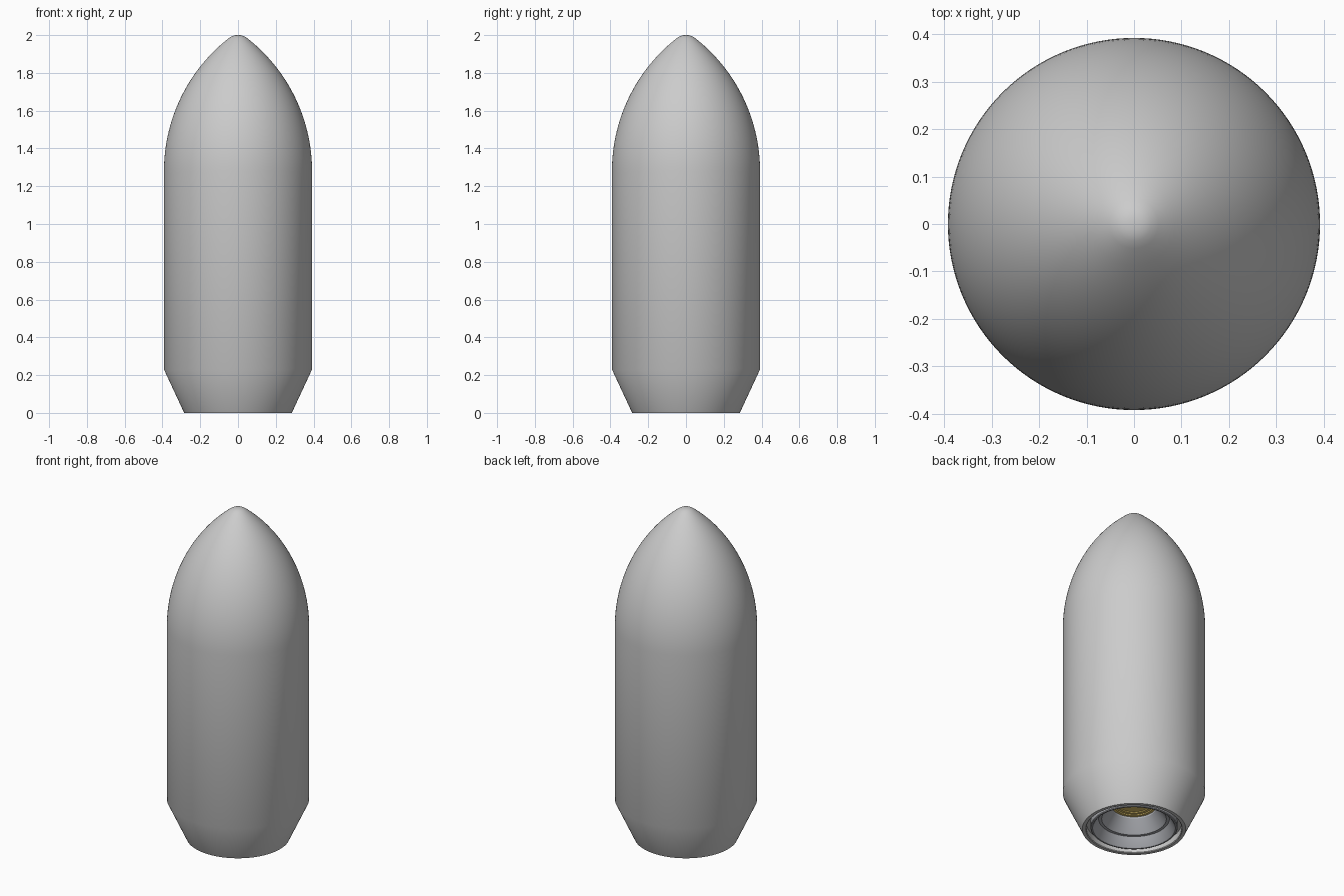
import bpy, bmesh, math

if "Cube" in bpy.data.objects:
    bpy.data.objects.remove(bpy.data.objects["Cube"])

SEG = 128


def lathe(name, profile, color=None, smooth=30):
    """Spin an (r, z) profile around the z axis."""
    bm = bmesh.new()
    verts = [bm.verts.new((r, 0, z)) for r, z in profile]
    edges = [bm.edges.new(p) for p in zip(verts, verts[1:])]
    bmesh.ops.spin(bm, geom=verts + edges, cent=(0, 0, 0), axis=(0, 0, 1),
                   angle=2 * math.pi, steps=SEG)
    bmesh.ops.remove_doubles(bm, verts=bm.verts, dist=1e-5)
    bmesh.ops.dissolve_degenerate(bm, dist=1e-6, edges=bm.edges)
    bmesh.ops.recalc_face_normals(bm, faces=bm.faces)
    mesh = bpy.data.meshes.new(name)
    bm.to_mesh(mesh)
    bm.free()
    obj = bpy.data.objects.new(name, mesh)
    bpy.context.collection.objects.link(obj)
    bpy.context.view_layer.objects.active = obj
    obj.select_set(True)
    bpy.ops.object.shade_smooth_by_angle(angle=math.radians(smooth))
    obj.select_set(False)
    if color:
        mat = bpy.data.materials.new(name + "_material")
        mat.diffuse_color = color
        mat.use_nodes = True
        mat.node_tree.nodes["Principled BSDF"].inputs["Base Color"].default_value = mat.diffuse_color
        mesh.materials.append(mat)
    return obj


# Ogive nose: circular arc tangent to the cylinder, with a rounded tip
R, Z0, RHO = 0.392, 1.28, 0.894
nose = []
for i in range(25):
    z = Z0 + (1.982 - Z0) * i / 24
    nose.append((math.sqrt(RHO ** 2 - (z - Z0) ** 2) - (RHO - R), z))
tip = [(0.036, 1.992), (0.024, 1.997), (0.012, 1.9993), (0, 2.0)]

# Outer jacket with tapered tail and a rim groove underneath
lathe("jacket", [(0.236, 0.04), (0.262, 0.04), (0.262, 0.004), (0.266, 0),
                 (0.285, 0), (R, 0.23)] + nose + tip)

# Stepped hollow base insert
lathe("base_insert", [(0.24, 0.04), (0.24, 0.012), (0.236, 0.008), (0.228, 0.008),
                      (0.222, 0.014), (0.195, 0.065), (0.178, 0.065),
                      (0.172, 0.072), (0.125, 0.14), (0.125, 0.16)],
      (0.42, 0.43, 0.46, 1))

# Gold core seen at the bottom of the cavity
lathe("core_disc", [(0.126, 0.15), (0.11, 0.15), (0.106, 0.155), (0.09, 0.155),
                    (0.086, 0.16), (0, 0.16)], (0.75, 0.55, 0.15, 1))
